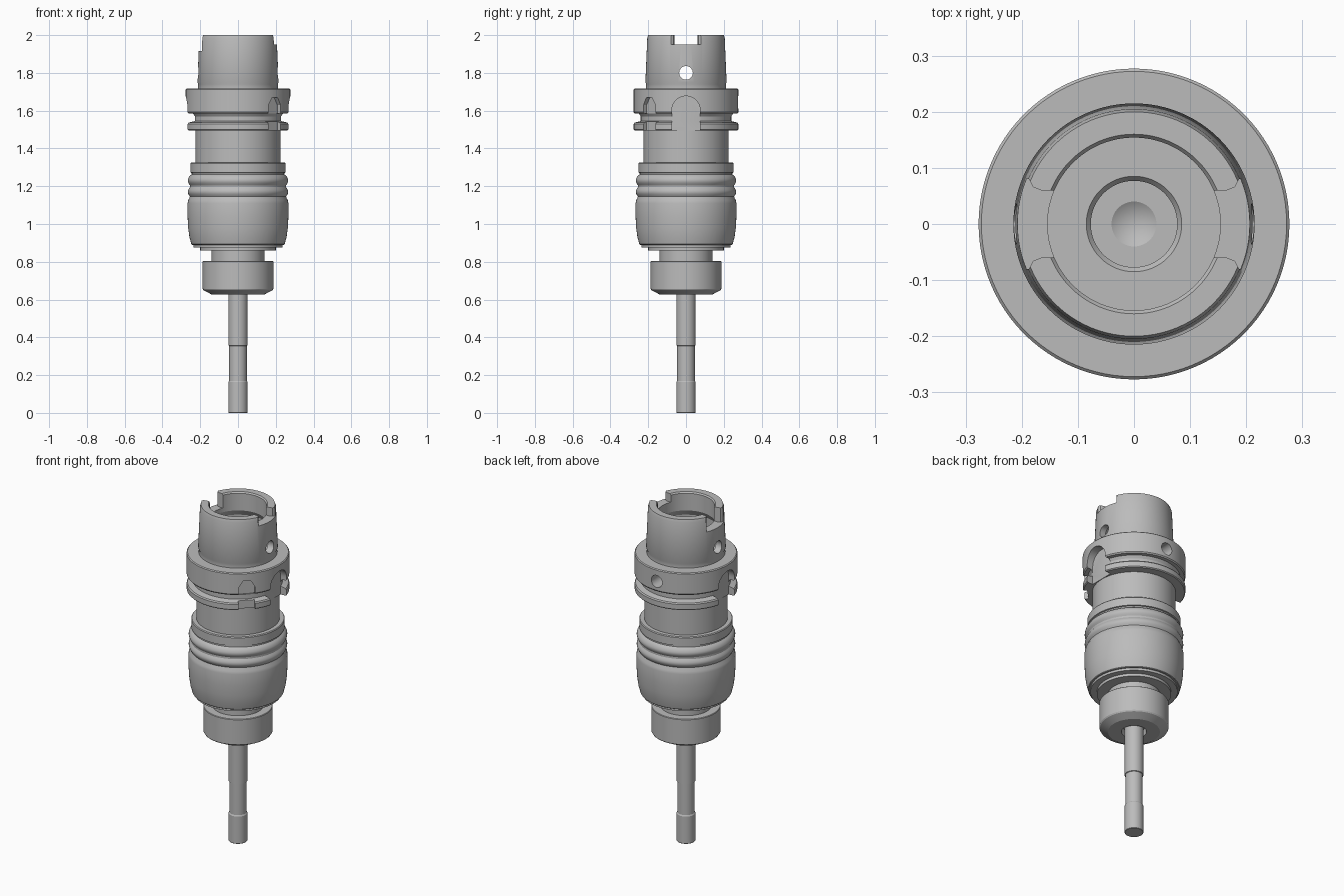
import bpy, bmesh, math
from math import pi, sin, cos, radians
from mathutils import Matrix

if "Cube" in bpy.data.objects:
    bpy.data.objects.remove(bpy.data.objects["Cube"])

SEGMENTS = 96

steel = bpy.data.materials.new("satin_grey_steel")
steel.use_nodes = True
steel.diffuse_color = (0.5, 0.5, 0.5, 1)
steel.node_tree.nodes["Principled BSDF"].inputs["Base Color"].default_value = (0.5, 0.5, 0.5, 1)


def finish(name, bm):
    bmesh.ops.recalc_face_normals(bm, faces=bm.faces)
    mesh = bpy.data.meshes.new(name)
    bm.to_mesh(mesh)
    bm.free()
    mesh.materials.append(steel)
    obj = bpy.data.objects.new(name, mesh)
    bpy.context.collection.objects.link(obj)
    return obj


def lathe(name, profile):
    """Closed solid from (radius, height) points that start and end on the axis."""
    bm = bmesh.new()
    rings = []
    for r, z in profile:
        count = SEGMENTS if r > 0 else 1
        rings.append([bm.verts.new((r * cos(2 * pi * i / SEGMENTS), r * sin(2 * pi * i / SEGMENTS), z))
                      for i in range(count)])
    for a, b in zip(rings, rings[1:]):
        for i in range(SEGMENTS):
            j = (i + 1) % SEGMENTS
            corners = [a[i % len(a)], a[j % len(a)], b[j % len(b)], b[i % len(b)]]
            bm.faces.new(list(dict.fromkeys(corners)))
    return finish(name, bm)


def prism(name, outline, low, high, matrix=Matrix()):
    """Extrude a 2D outline from low to high, then place it with the matrix."""
    bm = bmesh.new()
    a, b = [[bm.verts.new(matrix @ Matrix.Translation((u, v, w)).translation) for u, v in outline]
            for w in (low, high)]
    bm.faces.new(a)
    bm.faces.new(b)
    for i in range(len(a)):
        j = (i + 1) % len(a)
        bm.faces.new((a[i], a[j], b[j], b[i]))
    obj = finish(name, bm)
    obj.hide_render = True
    return obj


def radial(angle):
    """Outline axes become sideways and up, depth becomes outward at the angle."""
    axes = Matrix(((0, 0, 1, 0), (1, 0, 0, 0), (0, 1, 0, 0), (0, 0, 0, 1)))
    return Matrix.Rotation(radians(angle), 4, 'Z') @ axes


def arc(r, z, start=0, end=360, steps=32):
    return [(r * cos(radians(start + (end - start) * i / steps)),
             z + r * sin(radians(start + (end - start) * i / steps))) for i in range(steps)]


def select(obj):
    bpy.ops.object.select_all(action='DESELECT')
    obj.select_set(True)
    bpy.context.view_layer.objects.active = obj


def cut(obj, cutters):
    select(obj)
    for c in cutters:
        mod = obj.modifiers.new("cut", 'BOOLEAN')
        mod.operation = 'DIFFERENCE'
        mod.solver = 'EXACT'
        mod.object = c
        bpy.ops.object.modifier_apply(modifier=mod.name)
        bpy.data.objects.remove(c)


# Hollow taper, grooved flange and cylindrical body in one turned piece
holder = lathe("taper_and_flange", [
    (0, 1.30), (0.225, 1.30), (0.225, 1.495), (0.272, 1.495), (0.277, 1.50), (0.277, 1.53),
    (0.272, 1.537), (0.24, 1.545), (0.24, 1.57), (0.25, 1.585), (0.272, 1.585), (0.277, 1.592),
    (0.277, 1.712), (0.272, 1.717), (0.212, 1.717), (0.211, 1.74), (0.215, 1.75),
    (0.205, 1.985), (0.2, 2.0), (0.16, 2.0), (0.154, 1.992), (0.154, 1.89),
    (0.175, 1.855), (0.175, 1.74), (0.154, 1.70), (0.085, 1.70), (0.077, 1.69),
    (0.077, 1.63), (0.04, 1.63), (0, 1.605)])

# Drive notches in the rim, flared outward; the left and right depths differ
flare = [(0.1, 0.06), (0.165, 0.06), (0.18, 0.066), (0.187, 0.08), (0.3, 0.085)]
notch = flare + [(x, -y) for x, y in reversed(flare)]
cutters = [prism("rim_notch_cutter", notch, z, 2.1, Matrix.Rotation(radians(a), 4, 'Z'))
           for a, z in ((0, 1.95), (180, 1.915))]

# Arched flange slots on both sides
arch = [(0.075, 1.45)] + arc(0.075, 1.602, 0, 180, 24) + [(-0.075, 1.602), (-0.075, 1.45)]
cutters += [prism("flange_slot_cutter", arch, 0.228, 0.4, radial(a)) for a in (0, 180)]

# Cross hole through the taper, blind hole at the back, index flat at one corner
cutters.append(prism("cross_hole_cutter", arc(0.036, 1.80), -0.4, 0.4, radial(0)))
cutters.append(prism("flange_hole_cutter", arc(0.036, 1.645), 0.19, 0.4, radial(90)))
flat = [(-0.045, 1.45), (0.045, 1.45), (0.045, 1.63), (0.02, 1.67), (-0.02, 1.67), (-0.045, 1.63)]
cutters.append(prism("index_flat_cutter", flat, 0.25, 0.4, radial(-45)))
cut(holder, cutters)

# Grip sleeve: collar, rippled rings, barrel and stepped lower rim
ripples = []
for top in (1.255, 1.195):
    ripples += [(0.255 + 0.011 * sin(pi * i / 6), top - 0.05 * i / 6) for i in range(7)]
sleeve = lathe("grip_sleeve", [
    (0, 1.325), (0.248, 1.325), (0.252, 1.32), (0.252, 1.272), (0.245, 1.27), (0.245, 1.262)]
    + ripples + [
    (0.257, 1.138), (0.264, 1.125), (0.267, 1.11), (0.267, 1.04), (0.264, 0.98),
    (0.257, 0.93), (0.247, 0.893), (0.243, 0.89), (0.235, 0.89), (0.235, 0.876),
    (0.2, 0.876), (0.2, 0.86), (0, 0.86)])

# Neck between the sleeve and the nut
neck = lathe("neck", [(0, 0.87), (0.14, 0.87), (0.14, 0.79), (0, 0.79)])

# Clamping nut with a chamfered face and a recess around the shank
nut = lathe("clamping_nut", [
    (0, 0.805), (0.184, 0.805), (0.187, 0.802), (0.187, 0.657), (0.183, 0.65),
    (0.14, 0.627), (0.068, 0.627), (0.062, 0.66), (0, 0.66)])

# Tool with a slightly relieved middle section
tool = lathe("tool_shank", [
    (0, 0.70), (0.051, 0.70), (0.051, 0.357), (0.047, 0.355), (0.047, 0.17),
    (0.051, 0.163), (0.051, 0.002), (0.049, 0), (0, 0)])

for part in (holder, sleeve, neck, nut, tool):
    select(part)
    bpy.ops.object.shade_smooth_by_angle(angle=radians(25))
